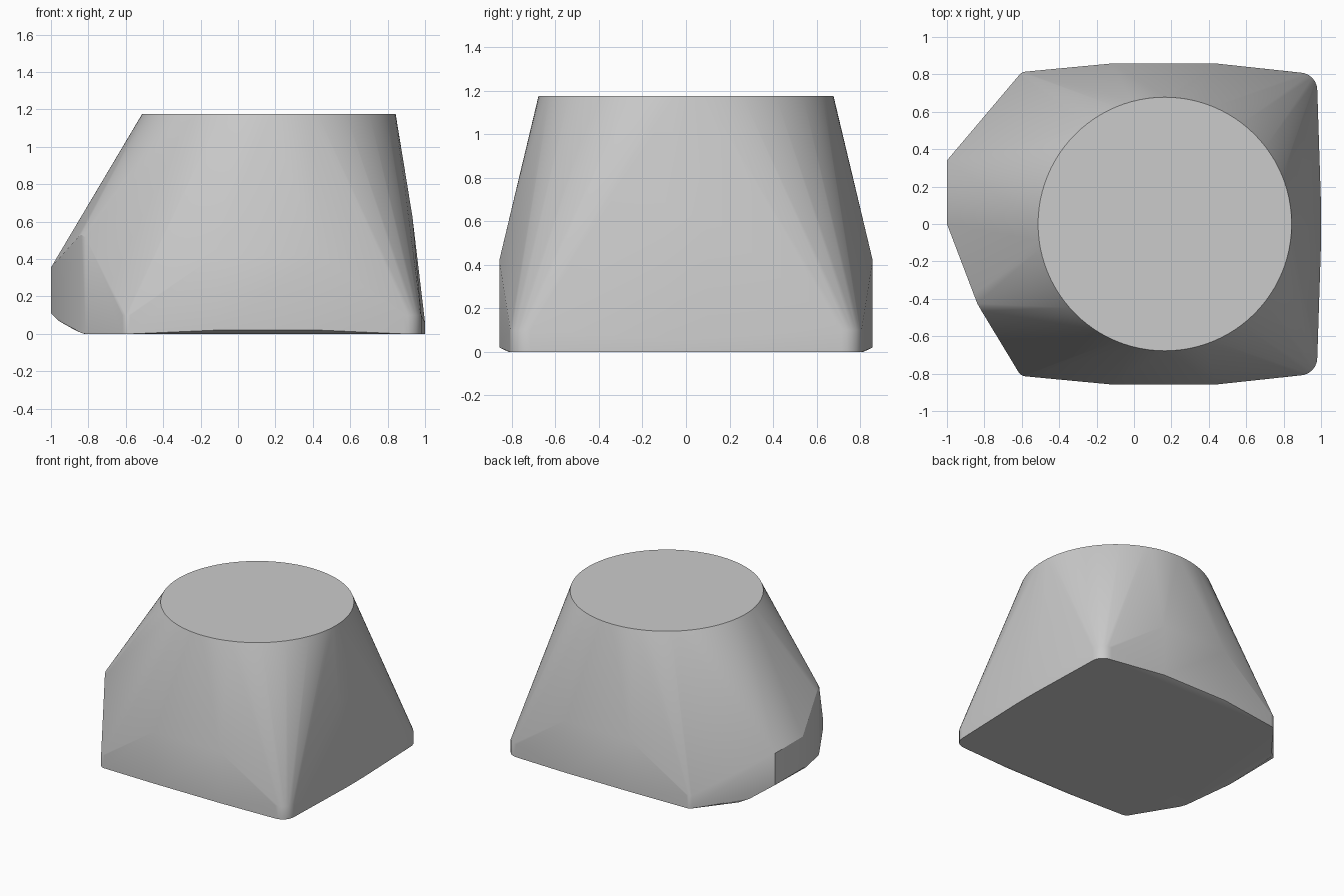
import bpy, bmesh
from math import cos, sin, tau

cube = bpy.data.objects.get("Cube")
if cube:
    bpy.data.objects.remove(cube, do_unlink=True)

HEIGHT = 1.175
points = []


def add_ring(cx, cy, radius, z, sides):
    for i in range(sides):
        a = tau * i / sides
        points.append((cx + radius * cos(a), cy + radius * sin(a), z))


def add_post(x, y, low, high):
    points.extend([(x, y, low), (x, y, high)])


# Round flat top
add_ring(0.165, 0, 0.678, HEIGHT, 96)

# Parts that mirror across the middle: rounded feet, side bulges, end bulge
for side in (-1, 1):
    for z in (0, 0.1):
        add_ring(0.885, side * 0.715, 0.095, z, 24)
        add_ring(-0.575, side * 0.765, 0.05, z, 24)
    for x in (-0.12, 0.44):
        add_post(x, side * 0.858, 0.02, 0.42)
    add_post(1.0, side * 0.1, 0, 0.06)
    points.append((0.932, side * 0.1, 0.63))

# Flat nose on the left end
for y in (0, 0.34):
    add_post(-1.0, y, 0.11, 0.355)

# Rounded ridge beside the nose
add_post(-0.857, -0.375, 0.02, 0.515)
add_post(-0.838, -0.425, 0.005, 0.53)
add_post(-0.815, -0.465, 0, 0.515)

# Sloping underside of the nose
points += [(-0.88, 0.48, 0.025), (-0.96, -0.09, 0.07), (-0.82, 0.53, 0)]

# Wrap a tight skin around the outline points
bm = bmesh.new()
for p in points:
    bm.verts.new(p)
hull = bmesh.ops.convex_hull(bm, input=bm.verts[:])
loose = {v for v in hull["geom_interior"] + hull["geom_unused"]
         if isinstance(v, bmesh.types.BMVert)}
bmesh.ops.delete(bm, geom=list(loose), context="VERTS")
bmesh.ops.dissolve_limit(bm, angle_limit=0.01, verts=bm.verts[:], edges=bm.edges[:])
bmesh.ops.recalc_face_normals(bm, faces=bm.faces[:])

mesh = bpy.data.meshes.new("tapered_body")
bm.to_mesh(mesh)
bm.free()
body = bpy.data.objects.new("tapered_body", mesh)
bpy.context.collection.objects.link(body)

# Plain grey material
grey = bpy.data.materials.new("plain grey")
grey.use_nodes = True
colour = (0.6, 0.6, 0.6, 1)
grey.diffuse_color = colour
grey.node_tree.nodes["Principled BSDF"].inputs["Base Color"].default_value = colour
mesh.materials.append(grey)

# Smooth sides with crisp rims
bpy.ops.object.select_all(action="DESELECT")
body.select_set(True)
bpy.context.view_layer.objects.active = body
bpy.ops.object.shade_smooth_by_angle(angle=0.5)
